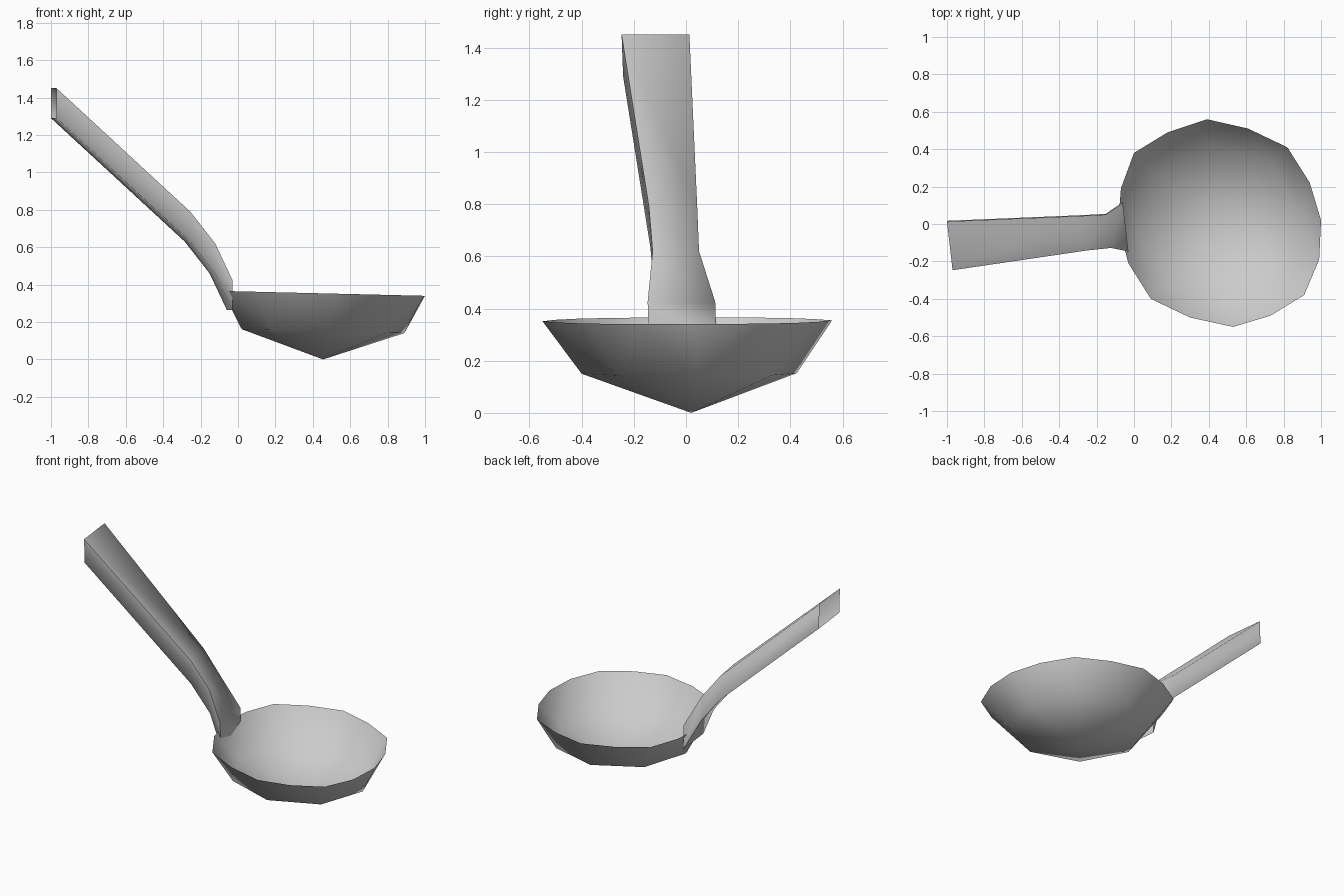
import bpy
import bmesh
from math import cos, sin, radians

cube = bpy.data.objects.get("Cube")
if cube:
    bpy.data.objects.remove(cube, do_unlink=True)

# Single brushed grey metal
metal = bpy.data.materials.new("grey_metal")
metal.use_nodes = True
GREY = (0.6, 0.6, 0.6, 1.0)
metal.diffuse_color = GREY
metal.node_tree.nodes["Principled BSDF"].inputs["Base Color"].default_value = GREY


def finish(bm, name):
    """Turn a bmesh into a smooth, coloured object."""
    for face in bm.faces:
        face.smooth = True
    mesh = bpy.data.meshes.new(name)
    bm.to_mesh(mesh)
    bm.free()
    mesh.materials.append(metal)
    obj = bpy.data.objects.new(name, mesh)
    bpy.context.collection.objects.link(obj)


# Bowl: thin open sheet, sixteen-point rim, eight-point waist, pointed base
RIM = [(1.0, 0.02), (0.94, 0.22), (0.82, 0.41), (0.61, 0.51),
       (0.39, 0.56), (0.18, 0.49), (0.0, 0.38), (-0.07, 0.19),
       (-0.085, 0.0), (-0.03, -0.21), (0.09, -0.4), (0.3, -0.5),
       (0.53, -0.55), (0.73, -0.49), (0.91, -0.38), (0.99, -0.19)]
SIDES = 8
TILT = -0.024

bm = bmesh.new()
rim = [bm.verts.new((x, y, 0.364 + TILT * x)) for x, y in RIM]
waist = []
for i in range(SIDES):
    a = radians(5.5 + i * 360 / SIDES)
    x = 0.455 + 0.437 * cos(a)
    waist.append(bm.verts.new((x, 0.012 + 0.414 * sin(a), 0.162 + TILT * x)))
base = bm.verts.new((0.455, 0.02, 0.0))
for i in range(SIDES):
    j = (i + 1) % SIDES
    r0, r1, r2 = rim[2 * i], rim[2 * i + 1], rim[2 * j]
    bm.faces.new((waist[i], r0, r1))
    bm.faces.new((waist[i], r1, waist[j]))
    bm.faces.new((waist[j], r1, r2))
    bm.faces.new((base, waist[i], waist[j]))
finish(bm, "ladle_bowl")

# Handle: skewed four-sided tube, open at the top, swept through stations of
# (x, front y, back y, top z), widening at both ends
STATIONS = [(-0.97, -0.247, 0.013, 1.45),
            (-0.255, -0.142, 0.043, 0.79),
            (-0.122, -0.128, 0.05, 0.62),
            (-0.03, -0.147, 0.112, 0.425)]
DEPTH = 0.16
SKEW = 0.03

bm = bmesh.new()
rings = []
for x, front, back, top in STATIONS:
    corners = [(x, front, top), (x - SKEW, back, top),
               (x - SKEW, back + 0.004, top - DEPTH),
               (x, front + 0.006, top - DEPTH)]
    rings.append([bm.verts.new(c) for c in corners])
for a, b in zip(rings, rings[1:]):
    for i in range(4):
        j = (i + 1) % 4
        bm.faces.new((a[i], b[i], b[j], a[j]))
bm.faces.new(rings[-1])
bmesh.ops.recalc_face_normals(bm, faces=bm.faces[:])

# Crisp handle edges, except the soft upper back and lower front ones
soft = [bm.edges.get((a[i], b[i]))
        for a, b in zip(rings, rings[1:]) for i in (1, 3)]
for edge in bm.edges:
    edge.smooth = edge in soft or edge.calc_face_angle(0) < radians(27)
finish(bm, "ladle_handle")
